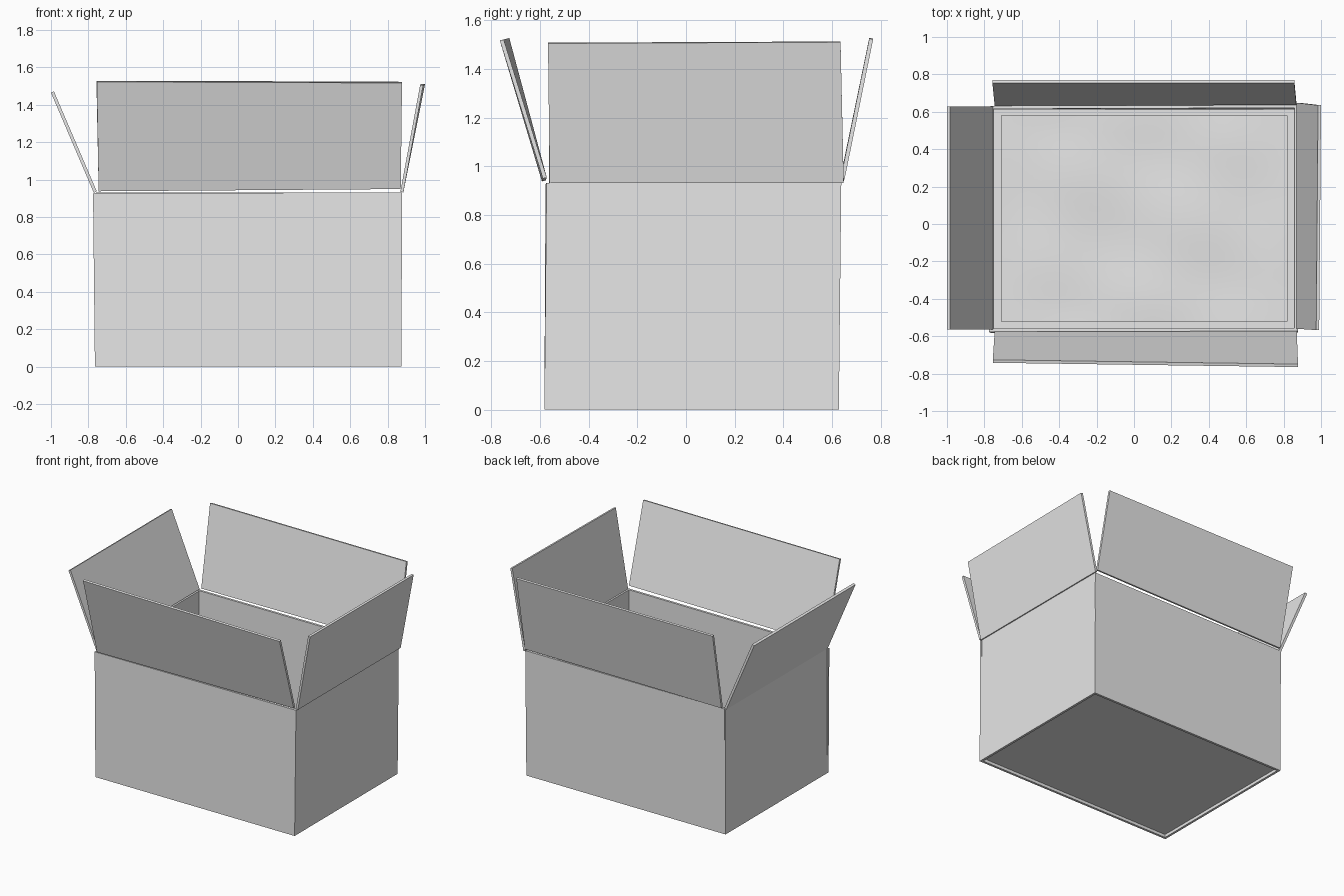
import bpy, bmesh, math
from mathutils import Vector

if "Cube" in bpy.data.objects:
    bpy.data.objects.remove(bpy.data.objects["Cube"])

card = bpy.data.materials.new("plain_grey_card")
card.diffuse_color = (0.8, 0.8, 0.8, 1)
card.use_nodes = True
card.node_tree.nodes["Principled BSDF"].inputs["Base Color"].default_value = card.diffuse_color


def finish(name, bm):
    bmesh.ops.recalc_face_normals(bm, faces=bm.faces)
    mesh = bpy.data.meshes.new(name)
    bm.to_mesh(mesh)
    bm.free()
    mesh.materials.append(card)
    obj = bpy.data.objects.new(name, mesh)
    bpy.context.collection.objects.link(obj)
    return obj


def panel(name, corners, inward):
    """Sheet of card: outer corners in order, thickened along the inward vector."""
    bm = bmesh.new()
    outer = [bm.verts.new(c) for c in corners]
    inner = [bm.verts.new(Vector(c) + Vector(inward)) for c in corners]
    bm.faces.new(outer)
    bm.faces.new(inner[::-1])
    for i in range(4):
        j = (i + 1) % 4
        bm.faces.new((outer[i], inner[i], inner[j], outer[j]))
    return finish(name, bm)


# Four walls of the box, slightly out of square
T = 0.017
panel("front_wall", [(-0.765, -0.582, 0), (0.873, -0.582, 0),
                     (0.878, -0.573, 0.932), (-0.775, -0.577, 0.927)], (0, T, 0))
panel("back_wall", [(-0.762, 0.628, 0), (0.872, 0.628, 0),
                    (0.875, 0.638, 0.932), (-0.76, 0.632, 0.932)], (0, -T, 0))
panel("left_wall", [(-0.765, -0.58, 0), (-0.765, 0.628, 0),
                    (-0.767, 0.63, 0.93), (-0.767, -0.572, 0.93)], (T, 0, 0))
panel("right_wall", [(0.873, -0.58, 0), (0.873, 0.628, 0),
                     (0.876, 0.637, 0.932), (0.876, -0.572, 0.932)], (-T, 0, 0))

# Open flaps, leaning outwards, with a narrow gap above the walls
F = 0.016
panel("front_flap", [(-0.745, -0.592, 0.938), (0.87, -0.588, 0.95),
                     (0.877, -0.765, 1.517), (-0.755, -0.742, 1.523)], (0, F, 0.004))
panel("back_flap", [(-0.745, 0.648, 0.94), (0.868, 0.652, 0.95),
                    (0.857, 0.769, 1.522), (-0.757, 0.769, 1.525)], (0, -F, 0.003))
panel("left_flap", [(-0.771, -0.563, 0.93), (-0.771, 0.628, 0.93),
                    (-1.0, 0.628, 1.465), (-1.0, -0.563, 1.465)], (F, 0, 0.007))
panel("right_flap", [(0.884, -0.56, 0.932), (0.884, 0.648, 0.932),
                     (1.0, 0.635, 1.51), (0.99, -0.567, 1.505)], (-F, 0, 0.003))

# Bottom sheet, set a little above the lower rim
panel("bottom", [(-0.755, -0.57, 0.022), (0.863, -0.57, 0.022),
                 (0.863, 0.618, 0.022), (-0.755, 0.618, 0.022)], (0, 0, T))

# Softly rippled lining lying on the bottom
bm = bmesh.new()
bmesh.ops.create_grid(bm, x_segments=32, y_segments=24, size=1)
for v in bm.verts:
    x, y = v.co.x, v.co.y
    fade = (1 - x ** 4) * (1 - y ** 4)
    ripple = math.sin(5 * x + 2 * y) * math.cos(4 * y - 1.5 * x + 0.6)
    v.co = (0.055 + 0.765 * x, 0.03 + 0.55 * y, 0.05 + 0.008 * fade * ripple)
lining = finish("lining", bm)
if lining.data.polygons[0].normal.z < 0:
    lining.data.flip_normals()
lining.data.shade_smooth()
